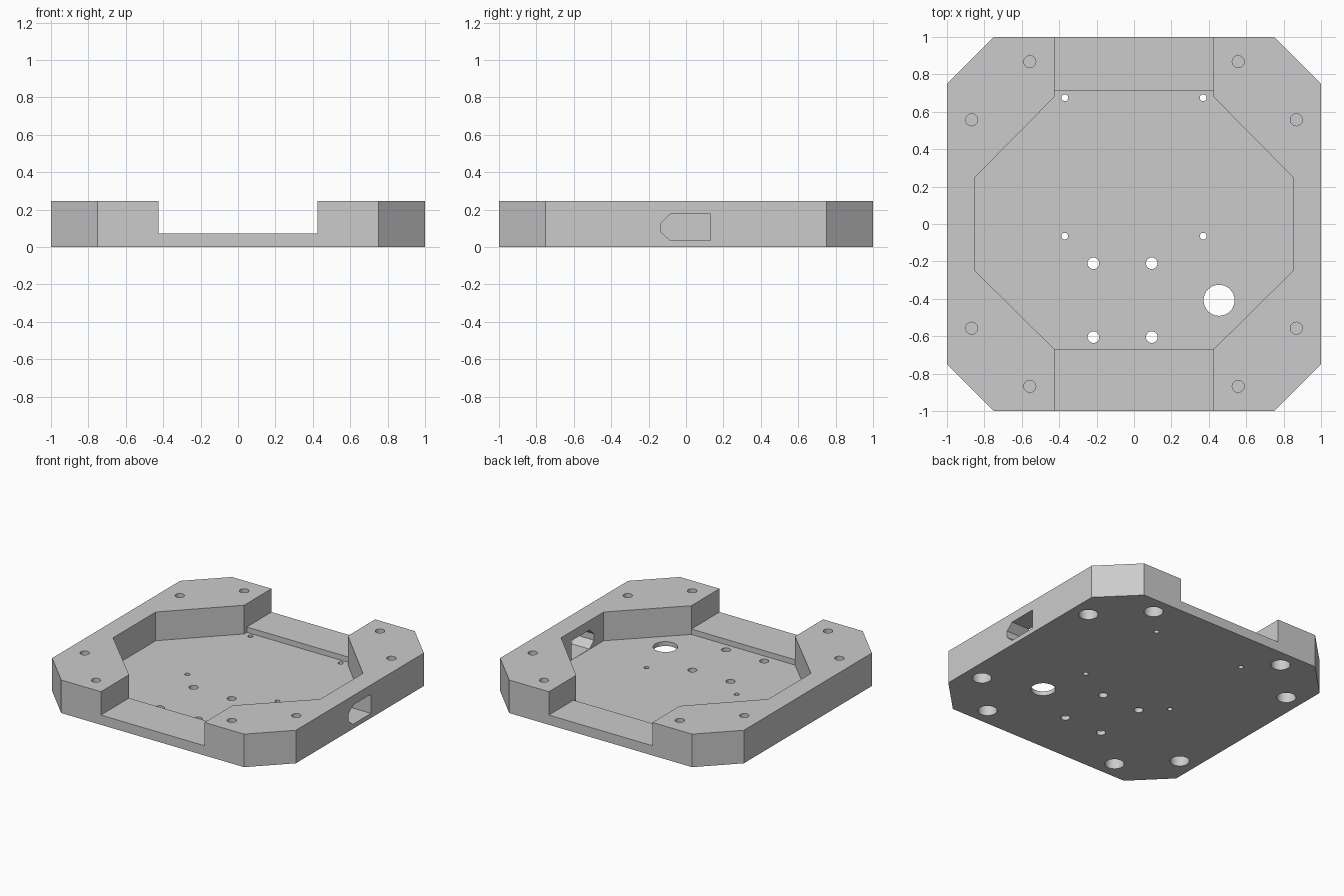
import bpy, bmesh, math

if "Cube" in bpy.data.objects:
    bpy.data.objects.remove(bpy.data.objects["Cube"], do_unlink=True)

HEIGHT, FLOOR, LEDGE = 0.245, 0.032, 0.072

grey = bpy.data.materials.new("light grey plastic")
grey.use_nodes = True
colour = (0.6, 0.6, 0.6, 1)
grey.diffuse_color = colour
grey.node_tree.nodes["Principled BSDF"].inputs["Base Color"].default_value = colour


def prism(bm, points, axis, start, end):
    """Extrude a closed outline along z or x."""
    def place(p, t):
        return (p[0], p[1], t) if axis == "z" else (t, p[0], p[1])
    low = [bm.verts.new(place(p, start)) for p in points]
    high = [bm.verts.new(place(p, end)) for p in points]
    bm.faces.new(low)
    bm.faces.new(high)
    n = len(points)
    for i in range(n):
        j = (i + 1) % n
        bm.faces.new((low[i], low[j], high[j], high[i]))


def circle(x, y, r, n=32):
    return [(x + r * math.cos(math.tau * i / n), y + r * math.sin(math.tau * i / n))
            for i in range(n)]


def make(name, prisms):
    bm = bmesh.new()
    for args in prisms:
        prism(bm, *args)
    bmesh.ops.recalc_face_normals(bm, faces=bm.faces)
    mesh = bpy.data.meshes.new(name)
    bm.to_mesh(mesh)
    bm.free()
    mesh.materials.append(grey)
    obj = bpy.data.objects.new(name, mesh)
    bpy.context.collection.objects.link(obj)
    return obj


def cut(body, name, prisms):
    cutter = make(name, prisms)
    cutter.hide_render = True
    mod = body.modifiers.new(name, "BOOLEAN")
    mod.operation = "DIFFERENCE"
    mod.solver = "EXACT"
    mod.object = cutter
    bpy.context.view_layer.objects.active = body
    bpy.ops.object.modifier_apply(modifier=mod.name)
    bpy.data.objects.remove(cutter, do_unlink=True)


def mirrored(half):
    """Close a right-hand outline with its mirror image in x."""
    return half + [(-x, y) for x, y in reversed(half)]


# Chamfered square block
outline = mirrored([(0.75, -1), (1, -0.75), (1, 0.75), (0.75, 1)])
tray = make("mounting_tray", [(outline, "z", 0, HEIGHT)])

# Eight-sided pocket, slightly deeper at the back
pocket = mirrored([(0.425, -0.67), (0.85, -0.25), (0.85, 0.25),
                   (0.425, 0.68), (0.425, 0.71)])
cut(tray, "pocket_cutter", [(pocket, "z", FLOOR, 0.4)])

# Wide notch from front to back, leaving a low ledge at each end
notch = mirrored([(0.425, -1.1), (0.425, 1.1)])
cut(tray, "notch_cutter", [(notch, "z", LEDGE, 0.4)])

# Cable window in the left wall
window = [(0.13, 0.034), (0.13, 0.176), (-0.083, 0.176),
          (-0.134, 0.128), (-0.134, 0.08), (-0.083, 0.034)]
cut(tray, "window_cutter", [(window, "x", 0.8, 1.1)])

# Holes through the floor
holes = [(circle(0.455, -0.408, 0.083), "z", -0.1, 0.06)]
for y in (-0.21, -0.605):
    for x in (-0.217, 0.095):
        holes.append((circle(x, y, 0.031), "z", -0.1, 0.06))
for y in (0.675, -0.065):
    for x in (-0.37, 0.37):
        holes.append((circle(x, y, 0.018), "z", -0.1, 0.06))
cut(tray, "floor_hole_cutter", holes)

# Corner screw holes: narrow from above, wide from below, thin web between
screws = []
for sx in (-1, 1):
    for sy in (-1, 1):
        for x, y in ((0.557, 0.868), (0.868, 0.557)):
            screws.append((circle(sx * x, sy * y, 0.032), "z", 0.13, 0.4))
            screws.append((circle(sx * x, sy * y, 0.065), "z", -0.1, 0.12))
cut(tray, "screw_hole_cutter", screws)

# Smooth the round walls, keep the edges sharp
bpy.ops.object.select_all(action="DESELECT")
tray.select_set(True)
bpy.context.view_layer.objects.active = tray
bpy.ops.object.shade_smooth_by_angle(angle=math.radians(30))
